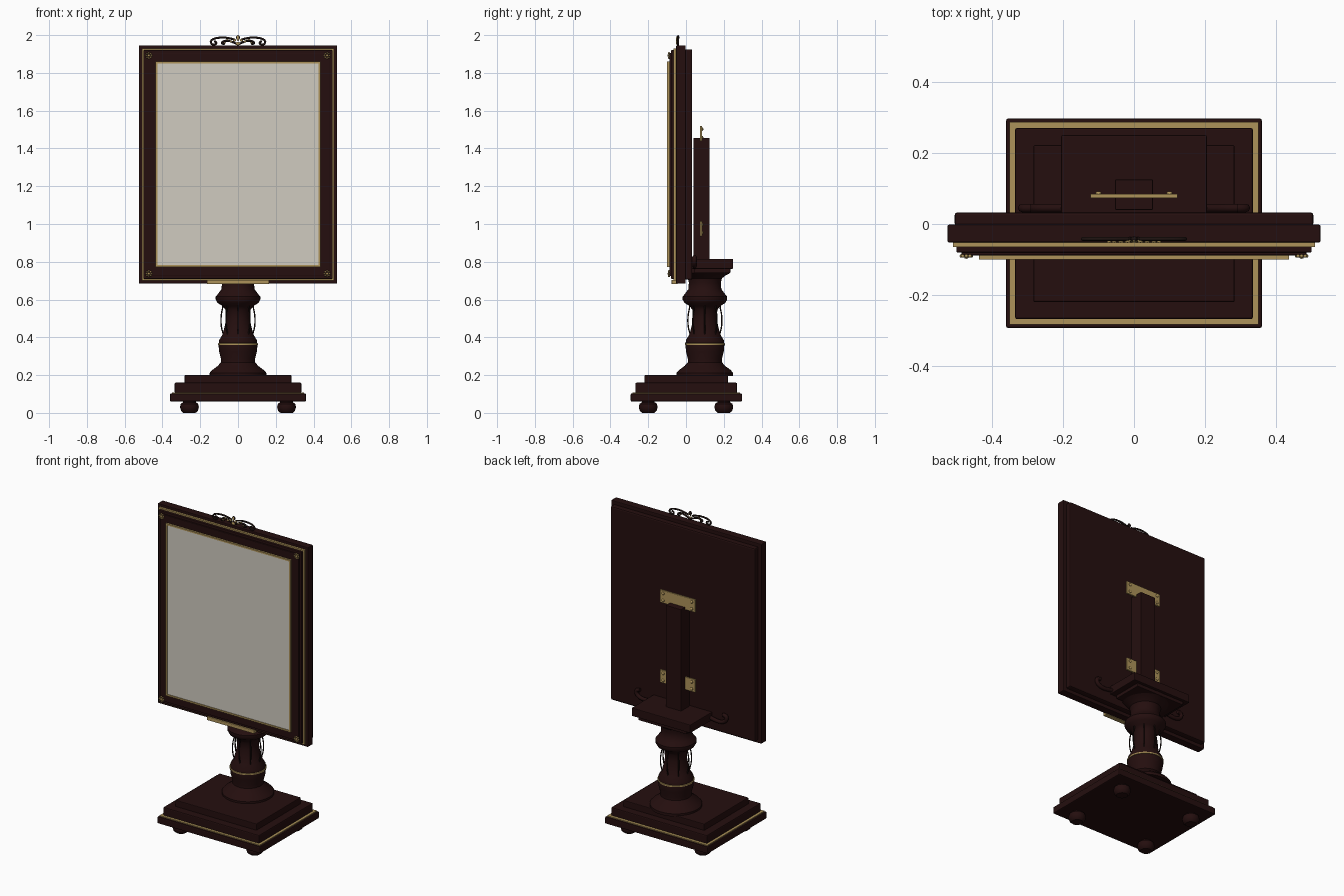
import bpy, bmesh, math
from mathutils import Vector

if "Cube" in bpy.data.objects:
    bpy.data.objects.remove(bpy.data.objects["Cube"])


def material(name, rgb):
    m = bpy.data.materials.new(name)
    m.diffuse_color = (*rgb, 1)
    m.use_nodes = True
    m.node_tree.nodes["Principled BSDF"].inputs["Base Color"].default_value = m.diffuse_color
    return m


WOOD = material("dark mahogany", (0.018, 0.0045, 0.0045))
GOLD = material("old brass", (0.42, 0.29, 0.10))
SCREEN = material("pale screen", (0.63, 0.60, 0.53))
BRONZE = material("dark bronze", (0.012, 0.006, 0.005))


def finish(bm, name, mat, smooth=True):
    me = bpy.data.meshes.new(name)
    bmesh.ops.recalc_face_normals(bm, faces=bm.faces)
    bm.to_mesh(me)
    bm.free()
    ob = bpy.data.objects.new(name, me)
    bpy.context.collection.objects.link(ob)
    me.materials.append(mat)
    if smooth:
        bpy.ops.object.select_all(action='DESELECT')
        ob.select_set(True)
        bpy.context.view_layer.objects.active = ob
        bpy.ops.object.shade_smooth_by_angle(angle=math.radians(35))
    return ob


def box(name, x, y, z, mat, bevel=0.0):
    bm = bmesh.new()
    bmesh.ops.create_cube(bm, size=1)
    for v in bm.verts:
        v.co = Vector([(r[0] + r[1]) / 2 + c * (r[1] - r[0]) for r, c in zip((x, y, z), v.co)])
    ob = finish(bm, name, mat, False)
    if bevel:
        mod = ob.modifiers.new("bevel", 'BEVEL')
        mod.width, mod.segments = bevel, 2
    return ob


def lathe(name, profile, centre, mat, sides=40):
    bm = bmesh.new()
    rings = []
    for r, z in profile:
        rings.append([bm.verts.new((centre[0] + r * math.cos(math.tau * i / sides),
                                    centre[1] + r * math.sin(math.tau * i / sides), z))
                      for i in range(sides)])
    for a, b in zip(rings, rings[1:]):
        for i in range(sides):
            j = (i + 1) % sides
            bm.faces.new((a[i], a[j], b[j], b[i]))
    bm.faces.new(rings[0])
    bm.faces.new(rings[-1])
    return finish(bm, name, mat)


def tube(name, paths, radius, mat):
    cu = bpy.data.curves.new(name, 'CURVE')
    cu.dimensions = '3D'
    cu.bevel_depth, cu.bevel_resolution, cu.resolution_u = radius, 2, 6
    cu.use_fill_caps = True
    for pts in paths:
        s = cu.splines.new('NURBS')
        s.points.add(len(pts) - 1)
        for p, co in zip(s.points, pts):
            p.co = (*co, 1)
        s.order_u, s.use_endpoint_u = 3, True
    cu.materials.append(mat)
    ob = bpy.data.objects.new(name, cu)
    bpy.context.collection.objects.link(ob)
    return ob


def frame(name, outer, inner, y, mat):
    """Rectangular ring; outer and inner are (half width, z low, z high)."""
    bm = bmesh.new()
    loops = []
    for w, lo, hi in (outer, inner):
        for yy in y:
            loops.append([bm.verts.new((px, yy, pz)) for px, pz in
                          ((-w, lo), (w, lo), (w, hi), (-w, hi))])
    for a, b in ((0, 1), (1, 3), (3, 2), (2, 0)):
        for i in range(4):
            j = (i + 1) % 4
            bm.faces.new((loops[a][i], loops[a][j], loops[b][j], loops[b][i]))
    return finish(bm, name, mat, False)


def blobs(name, items, mat):
    """Flattened beads: (centre, scale) list joined in one object."""
    bm = bmesh.new()
    for c, s in items:
        new = bmesh.ops.create_uvsphere(bm, u_segments=10, v_segments=6, radius=1)["verts"]
        for v in new:
            v.co = Vector([a + b * d for a, b, d in zip(c, s, v.co)])
    return finish(bm, name, mat)


# Stepped base with brass inlay
box("base_bottom", (-.36, .36), (-.293, .297), (.06, .103), WOOD, .006)
box("base_brass_inlay", (-.35, .35), (-.283, .287), (.1, .109), GOLD)
box("base_middle", (-.335, .335), (-.268, .27), (.105, .16), WOOD, .006)
box("base_top", (-.283, .283), (-.22, .222), (.155, .2), WOOD, .004)

# Bun feet
for sx in (-1, 1):
    for sy in (-1, 1):
        lathe("bun_foot", [(.032, 0), (.044, .01), (.05, .03), (.046, .048), (.034, .056), (.034, .065)],
              (sx * .257, sy * .2), WOOD, 24)

# Turned column
CY = .1
lathe("turned_column", [(.15, .195), (.15, .212), (.135, .228), (.108, .248), (.09, .268), (.09, .285),
                        (.1, .325), (.103, .36), (.1, .385), (.082, .415), (.07, .46), (.063, .5),
                        (.066, .545), (.08, .565), (.108, .582), (.118, .6), (.118, .615), (.1, .638),
                        (.087, .655), (.085, .69), (.09, .712), (.11, .728), (.133, .74), (.135, .768)],
      (0, CY), WOOD)
lathe("column_brass_ring", [(.1, .358), (.106, .36), (.106, .368), (.1, .37)], (0, CY), GOLD)

# Thin bowed straps round the waist of the column
straps = []
for k in range(8):
    c, s = math.cos(math.tau * k / 8), math.sin(math.tau * k / 8)
    straps.append([(r * c, CY + r * s, z) for r, z in
                   ((.076, .405), (.079, .42), (.09, .46), (.09, .52), (.078, .565), (.085, .58))])
tube("column_straps", straps, .0035, BRONZE)

# Capital slab, side scrolls and upright post
box("capital_under_plate", (-.17, .17), (.045, .235), (.74, .763), WOOD, .004)
box("capital_slab", (-.205, .205), (.03, .25), (.763, .815), WOOD, .004)
tube("side_scrolls", [[(s * x, .045, z) for x, z in
                       ((.18, .79), (.235, .775), (.285, .775), (.315, .795), (.315, .825), (.29, .825))]
                      for s in (-1, 1)], .012, WOOD)
box("upright_post", (-.053, .053), (.04, .125), (.8, 1.455), WOOD, .002)

# Brass mounting plates with screws
for name, z0, z1 in (("upper_mount_plate", 1.44, 1.52), ("lower_mount_plate", .935, 1.015)):
    box(name, (-.123, .123), (.073, .085), (z0, z1), GOLD, .002)
    blobs(name + "_screws", [((s * .1, .086, z), (.009, .006, .009))
                             for s in (-1, 1) for z in (z0 + .018, z1 - .018)], GOLD)

# Picture panel, layered from back to front
box("panel_back", (-.505, .505), (-.005, .033), (.705, 1.925), WOOD, .008)
box("panel_body", (-.525, .525), (-.052, -.002), (.685, 1.945), WOOD, .004)
box("panel_brass_inlay", (-.509, .509), (-.065, -.05), (.701, 1.929), GOLD)
box("panel_moulding", (-.5, .5), (-.08, -.06), (.71, 1.92), WOOD, .003)
box("panel_front", (-.485, .485), (-.088, -.075), (.725, 1.905), WOOD, .003)
frame("screen_brass_frame", (.437, .773, 1.86), (.427, .783, 1.85), (-.1, -.085), GOLD)
box("screen", (-.428, .428), (-.096, -.085), (.782, 1.851), SCREEN)
box("bottom_brass_plate", (-.165, .165), (-.076, -.045), (.682, .704), GOLD, .002)

# Corner rosettes
for sx in (-1, 1):
    for z in (.737, 1.892):
        petals = [((sx * .472, -.092, z), (.007, .006, .007))]
        for k in range(8):
            a = math.tau * k / 8
            petals.append(((sx * .472 + .014 * math.cos(a), -.09, z + .014 * math.sin(a)),
                           (.005, .005, .005)))
        blobs("corner_rosette", petals, GOLD)

# Scrolled crest with brass leaves
scroll = [(.015, 1.975), (.045, 1.985), (.09, 1.988), (.13, 1.982), (.148, 1.965),
          (.135, 1.948), (.115, 1.952), (.115, 1.966), (.128, 1.967)]
inner_scroll = [(.0, 1.95), (.03, 1.965), (.06, 1.972), (.085, 1.965), (.085, 1.952), (.07, 1.955)]
tube("crest_scrolls", [[(s * x, -.042, z) for x, z in path]
                       for s in (-1, 1) for path in (scroll, inner_scroll)], .0055, BRONZE)
leaves = [((0, -.046, 1.983), (.007, .006, .015)), ((0, -.046, 1.955), (.012, .006, .01))]
for s in (-1, 1):
    for x, z, r in ((.018, 1.972, .009), (.037, 1.966, .008), (.056, 1.976, .007), (.07, 1.96, .006)):
        leaves.append(((s * x, -.048, z), (r, .005, r * .7)))
blobs("crest_leaves", leaves, GOLD)
blobs("crest_finial", [((0, -.042, 1.987), (.011, .007, .013))], BRONZE)
